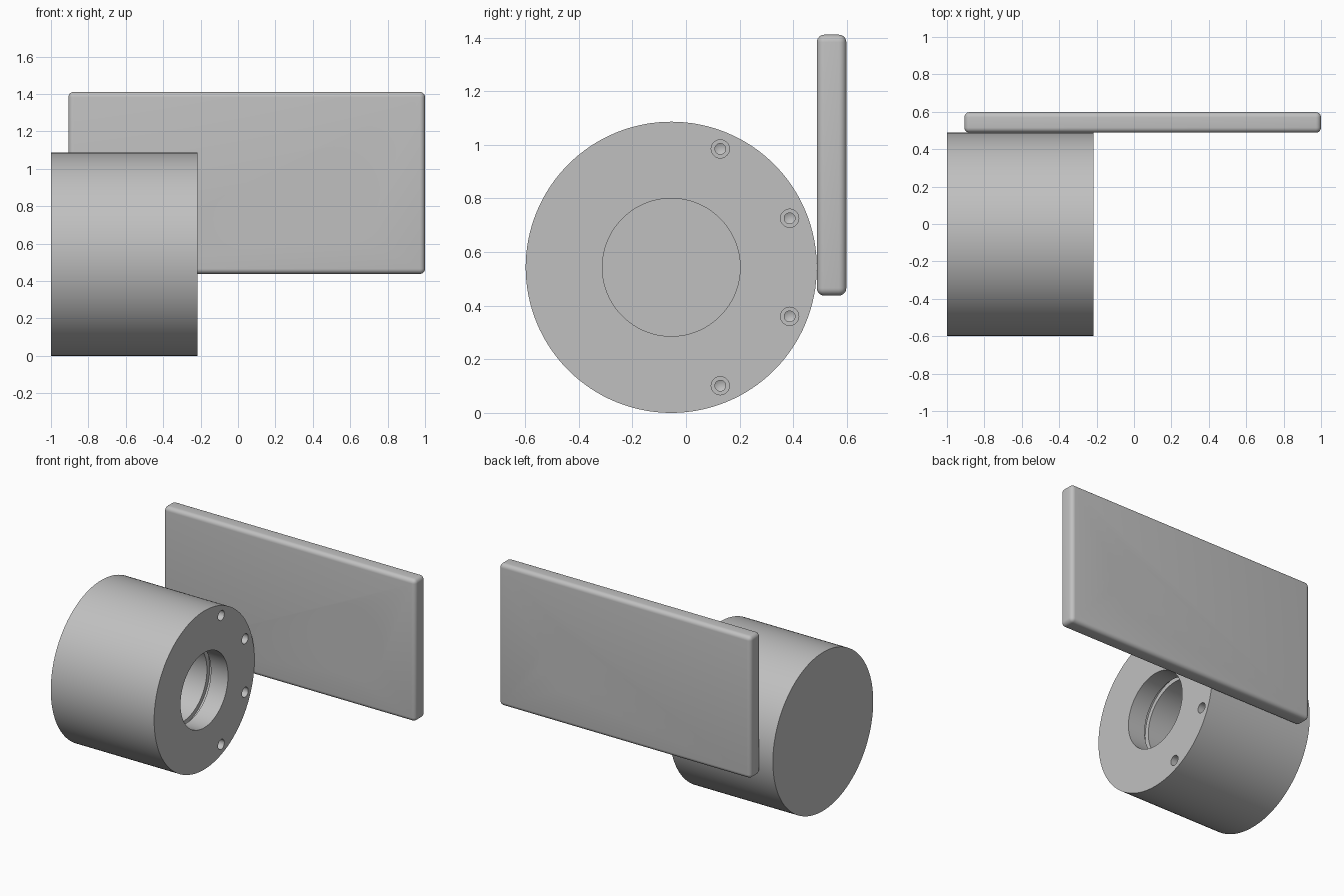
import bpy, bmesh
from math import radians, sin, cos, pi
from mathutils import Matrix, Vector

if "Cube" in bpy.data.objects:
    bpy.data.objects.remove(bpy.data.objects["Cube"])

grey = bpy.data.materials.new("plain grey")
grey.use_nodes = True
grey.diffuse_color = (0.53, 0.53, 0.53, 1)
grey.node_tree.nodes["Principled BSDF"].inputs["Base Color"].default_value = (0.53, 0.53, 0.53, 1)


def make_object(name, bm):
    bmesh.ops.recalc_face_normals(bm, faces=bm.faces)
    mesh = bpy.data.meshes.new(name)
    bm.to_mesh(mesh)
    bm.free()
    mesh.materials.append(grey)
    ob = bpy.data.objects.new(name, mesh)
    bpy.context.collection.objects.link(ob)
    return ob


def lathe(name, profile, axis, origin, steps=32):
    """Turn (distance along axis, radius) points into a closed solid."""
    bm = bmesh.new()
    verts = [bm.verts.new((r, 0, d)) for d, r in profile]
    edges = [bm.edges.new(pair) for pair in zip(verts, verts[1:])]
    bmesh.ops.spin(bm, geom=verts + edges, cent=(0, 0, 0), axis=(0, 0, 1),
                   angle=2 * pi, steps=steps, use_duplicate=False)
    bmesh.ops.remove_doubles(bm, verts=bm.verts, dist=0.0001)
    turn = Vector(axis).to_track_quat('Z', 'Y').to_matrix().to_4x4()
    bm.transform(Matrix.Translation(origin) @ turn)
    return make_object(name, bm)


def activate(ob):
    bpy.ops.object.select_all(action='DESELECT')
    ob.select_set(True)
    bpy.context.view_layer.objects.active = ob


def apply_modifier(ob, mod):
    activate(ob)
    bpy.ops.object.modifier_apply(modifier=mod.name)


def cut(ob, cutter):
    cutter.hide_render = True
    mod = ob.modifiers.new("cut", 'BOOLEAN')
    mod.operation, mod.solver, mod.object = 'DIFFERENCE', 'EXACT', cutter
    apply_modifier(ob, mod)
    bpy.data.objects.remove(cutter)


def smooth(ob):
    activate(ob)
    bpy.ops.object.shade_smooth_by_angle(angle=radians(30))


# Housing: turned drum with a blind bore and a ring groove
length, radius, bore = 0.783, 0.543, 0.257
centre = Vector((-1, -0.055, radius))
housing = lathe("housing", [
    (0, 0), (0, radius), (length, radius), (length, bore),
    (length - 0.13, bore), (length - 0.13, bore + 0.03),
    (length - 0.16, bore + 0.03), (length - 0.16, bore),
    (0.15, bore), (0.15, 0)], (1, 0, 0), centre, 128)

# Stepped bolt holes around the open end
for i in range(8):
    a = radians(22.5 + 45 * i)
    spot = centre + Vector((length, 0.478 * cos(a), 0.478 * sin(a)))
    cut(housing, lathe("bolt_cutter", [
        (-0.05, 0), (-0.05, 0.034), (0.06, 0.034), (0.06, 0.02),
        (0.16, 0.02), (0.17, 0)], (-1, 0, 0), spot))
smooth(housing)

# Plate with rounded edges
front, back = 0.488, 0.598
bm = bmesh.new()
bmesh.ops.create_cube(bm, size=1)
bm.transform(Matrix.Translation((0.0465, (front + back) / 2, 0.924))
             @ Matrix.Diagonal((1.907, back - front, 0.973, 1)))
plate = make_object("mounting_plate", bm)
bevel = plate.modifiers.new("round", 'BEVEL')
bevel.width, bevel.segments = 0.028, 6
apply_modifier(plate, bevel)

# Shallow round recess
hub = Vector((0.51, front, 0.87))
cut(plate, lathe("recess_cutter", [
    (-0.05, 0), (-0.05, 0.247), (0.018, 0.247), (0.018, 0)],
    (0, 1, 0), hub, 96))


def around_hub(degrees):
    a = radians(degrees)
    return hub + Vector((0.166 * cos(a), 0, 0.166 * sin(a)))


# Through holes, counterbored at the back
for i in range(6):
    cut(plate, lathe("through_cutter", [
        (-0.05, 0), (-0.05, 0.025), (0.06, 0.025), (0.06, 0.042),
        (0.2, 0.042), (0.2, 0)], (0, 1, 0), around_hub(30 + 60 * i)))

# Blind dowel holes
for degrees in (60, 180, 300):
    cut(plate, lathe("dowel_cutter", [
        (-0.05, 0), (-0.05, 0.026), (0.07, 0.026), (0.07, 0)],
        (0, 1, 0), around_hub(degrees)))
smooth(plate)
